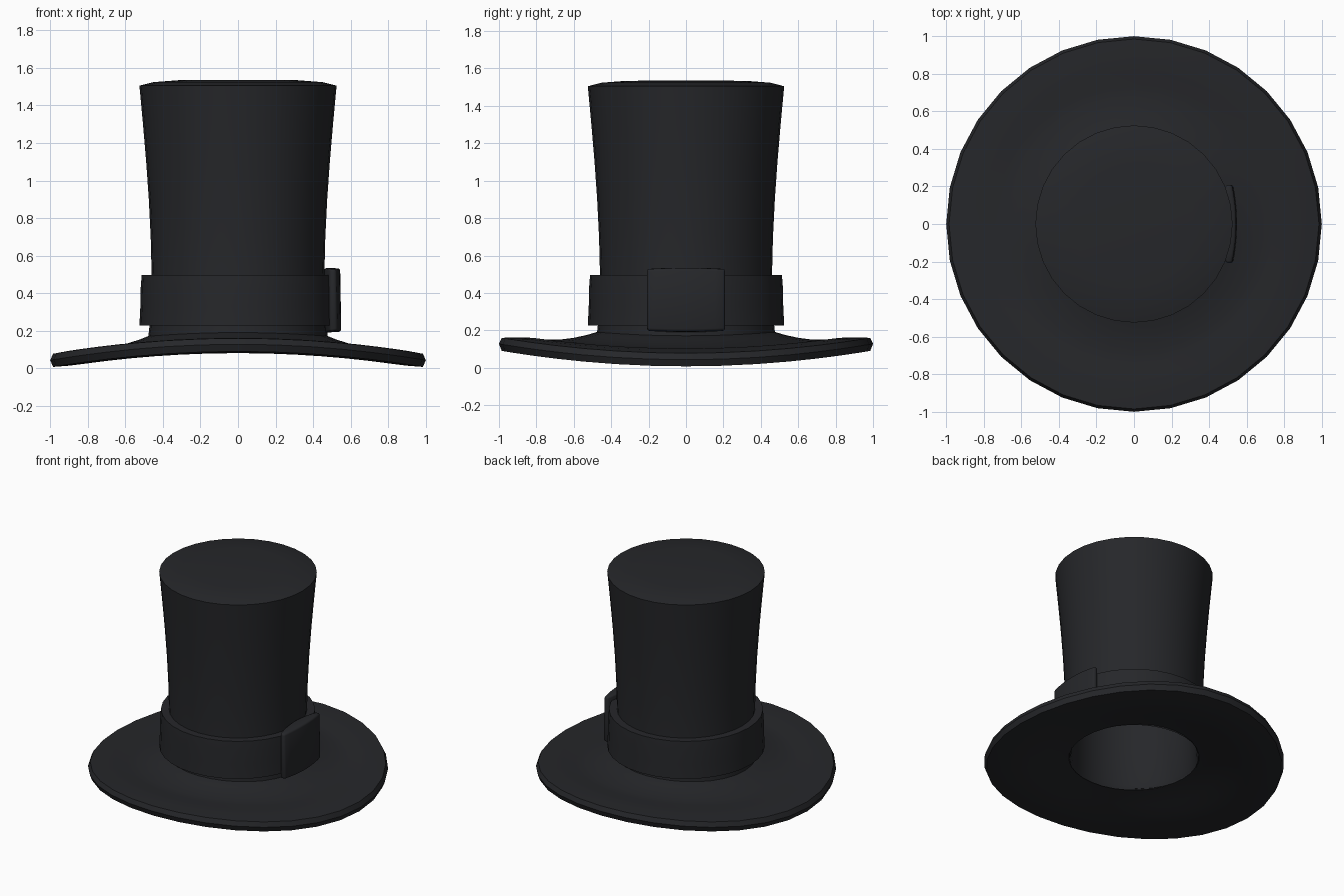
import bpy, bmesh, math

if "Cube" in bpy.data.objects:
    bpy.data.objects.remove(bpy.data.objects["Cube"])

felt = bpy.data.materials.new("dark_felt")
felt.diffuse_color = (0.019, 0.020, 0.023, 1)
felt.use_nodes = True
felt.node_tree.nodes["Principled BSDF"].inputs["Base Color"].default_value = felt.diffuse_color
SEGS = 32


def finish(name, bm, angle=40):
    bmesh.ops.remove_doubles(bm, verts=bm.verts, dist=1e-5)
    bmesh.ops.recalc_face_normals(bm, faces=bm.faces)
    me = bpy.data.meshes.new(name)
    bm.to_mesh(me)
    bm.free()
    me.materials.append(felt)
    ob = bpy.data.objects.new(name, me)
    bpy.context.collection.objects.link(ob)
    bpy.ops.object.select_all(action='DESELECT')
    ob.select_set(True)
    bpy.context.view_layer.objects.active = ob
    bpy.ops.object.shade_smooth_by_angle(angle=math.radians(angle))
    return ob


def lathe(profile, closed=False):
    bm = bmesh.new()
    rings = []
    for r, z in profile:
        rings.append([bm.verts.new((r * math.cos(2 * math.pi * i / SEGS),
                                    r * math.sin(2 * math.pi * i / SEGS), z))
                      for i in range(SEGS)])
    pairs = list(zip(rings, rings[1:]))
    if closed:
        pairs.append((rings[-1], rings[0]))
    for a, b in pairs:
        for i in range(SEGS):
            j = (i + 1) % SEGS
            bm.faces.new((a[i], a[j], b[j], b[i]))
    bmesh.ops.dissolve_degenerate(bm, dist=1e-6, edges=bm.edges)
    return bm


# Brim: rolled rim, sides drooping along x
bm = lathe([(0.43, 0.195), (0.48, 0.19), (0.53, 0.175), (0.60, 0.16), (0.68, 0.15),
            (0.74, 0.15), (0.82, 0.16), (0.90, 0.162), (0.985, 0.16), (1.0, 0.128),
            (0.985, 0.09), (0.90, 0.083), (0.80, 0.081), (0.70, 0.09),
            (0.60, 0.103), (0.50, 0.118), (0.43, 0.125)], closed=True)
for v in bm.verts:
    v.co.z -= 0.085 * v.co.x ** 2
finish("brim", bm)

# Crown: flared outer wall, gently domed top, hollow inside
bm = lathe([(0.48, 0.15), (0.472, 0.22), (0.462, 0.36), (0.46, 0.5), (0.465, 0.7),
            (0.475, 0.9), (0.489, 1.1), (0.506, 1.3), (0.525, 1.505),
            (0.45, 1.524), (0.32, 1.534), (0.0, 1.536)])
finish("crown", bm)
bm = lathe([(0.435, 0.11), (0.42, 0.14), (0.415, 0.5), (0.43, 0.9),
            (0.47, 1.45), (0.0, 1.48)])
bmesh.ops.remove_doubles(bm, verts=bm.verts, dist=1e-5)
finish("crown_lining", bm)

# Hat band
bm = lathe([(0.45, 0.497), (0.513, 0.497), (0.518, 0.43), (0.520, 0.33),
            (0.525, 0.227), (0.45, 0.227)], closed=True)
finish("hat_band", bm)

# Ribbon knot: slightly bowed plate on the +x side
bm = bmesh.new()
cols = 8
grid = []
for i in range(cols + 1):
    t = -1 + 2 * i / cols
    y = 0.208 * t
    out = 0.545 - 0.022 * t * t
    inner = 0.46 + 0.03 * t * t
    top = 0.535 - 0.006 * t * t
    low = 0.19 + 0.006 * t * t
    grid.append([bm.verts.new(p) for p in (
        (inner, y, low), (out + 0.005, y, low + 0.005),
        (out - 0.001, y, top - 0.003), (inner, y, top))])
for a, b in zip(grid, grid[1:]):
    for k in range(4):
        m = (k + 1) % 4
        bm.faces.new((a[k], a[m], b[m], b[k]))
bm.faces.new(grid[0])
bm.faces.new(grid[-1])
bm.normal_update()
sharp = [e for e in bm.edges if e.calc_face_angle(0) > math.radians(50)]
bmesh.ops.recalc_face_normals(bm, faces=bm.faces)
sharp = [e for e in bm.edges if e.calc_face_angle(0) > math.radians(50)]
bmesh.ops.bevel(bm, geom=sharp, offset=0.012, segments=2, affect='EDGES', profile=0.5)
finish("ribbon_knot", bm, 50)
